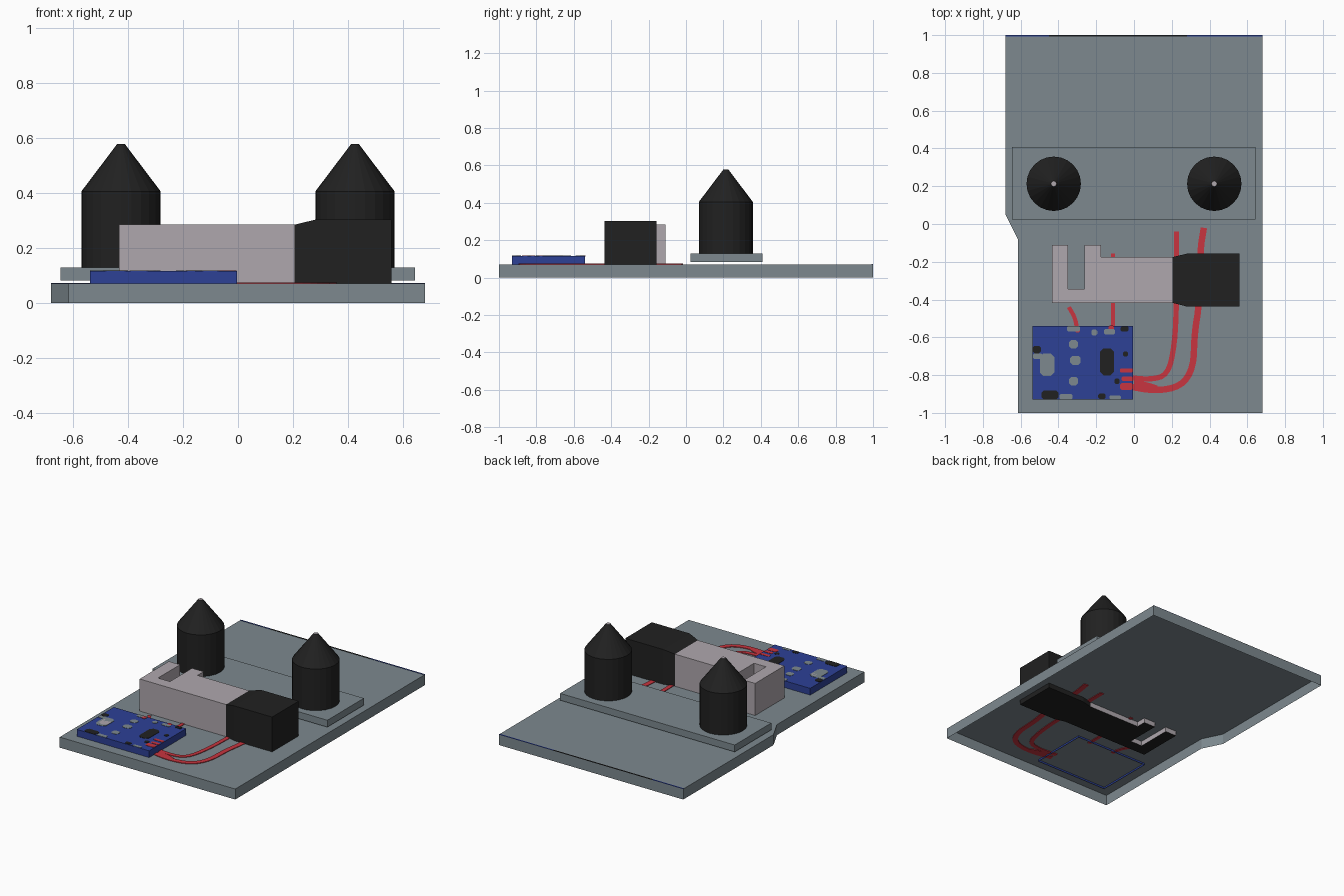
import bpy, bmesh, math
from mathutils import Vector

if "Cube" in bpy.data.objects:
    bpy.data.objects.remove(bpy.data.objects["Cube"])


def material(name, rgb):
    m = bpy.data.materials.new(name)
    m.diffuse_color = (*rgb, 1)
    m.use_nodes = True
    m.node_tree.nodes["Principled BSDF"].inputs["Base Color"].default_value = m.diffuse_color
    return m


GREY = material("slate grey", (0.205, 0.25, 0.275))
BLACK = material("black", (0.015, 0.015, 0.015))
BLUE = material("board blue", (0.026, 0.052, 0.305))
PINK = material("pinkish grey", (0.43, 0.39, 0.42))
RED = material("wire red", (0.58, 0.035, 0.05))


def finish(name, bm, *mats):
    bmesh.ops.recalc_face_normals(bm, faces=bm.faces)
    me = bpy.data.meshes.new(name)
    bm.to_mesh(me)
    bm.free()
    for m in mats:
        me.materials.append(m)
    ob = bpy.data.objects.new(name, me)
    bpy.context.collection.objects.link(ob)
    return ob


def add_prism(bm, outline, z0, z1, bottom=True, bottom_mat=0):
    """Counter-clockwise outline raised from z0 to z1."""
    lo = [bm.verts.new((x, y, z0)) for x, y in outline]
    hi = [bm.verts.new((x, y, z1)) for x, y in outline]
    bm.faces.new(hi)
    if bottom:
        bm.faces.new(lo[::-1]).material_index = bottom_mat
    n = len(lo)
    for i in range(n):
        j = (i + 1) % n
        bm.faces.new((lo[i], lo[j], hi[j], hi[i]))


def prism(name, outline, z0, z1, *mats, bottom=True, bottom_mat=0):
    bm = bmesh.new()
    add_prism(bm, outline, z0, z1, bottom, bottom_mat)
    return finish(name, bm, *mats)


def rect(x0, x1, y0, y1):
    return [(x0, y0), (x1, y0), (x1, y1), (x0, y1)]


# Base plate: a shallow tray, open underneath
prism("base_plate", [(-0.615, -1), (0.68, -1), (0.68, 1), (-0.68, 1),
                     (-0.68, 0.05), (-0.615, -0.08)], 0, 0.07, GREY, bottom=False)

# Thin coloured edge along the back of the base
for name, x0, x1, m in (("edge_left", -0.68, -0.45, BLUE), ("edge_middle", -0.45, 0.28, BLACK),
                        ("edge_right", 0.28, 0.68, BLUE)):
    prism("back_" + name, rect(x0, x1, 0.992, 1), 0.069, 0.072, m)

# Raised plate carrying the two sensor cones
prism("sensor_plate", rect(-0.645, 0.643, 0.023, 0.408), 0.082, 0.128, GREY)

# Cylinders with conical tops and a pale tip
SIDES = 24
for side, label in ((-1, "left"), (1, "right")):
    bm = bmesh.new()
    rings = []
    for r, z in ((0.144, 0.126), (0.144, 0.405), (0.014, 0.577)):
        rings.append([bm.verts.new((side * 0.425 + r * math.cos(2 * math.pi * i / SIDES),
                                    0.213 + r * math.sin(2 * math.pi * i / SIDES), z))
                      for i in range(SIDES)])
    for a, b in zip(rings, rings[1:]):
        for i in range(SIDES):
            j = (i + 1) % SIDES
            bm.faces.new((a[i], a[j], b[j], b[i]))
    bm.faces.new(rings[0][::-1])
    bm.faces.new(rings[-1]).material_index = 1
    finish(label + "_sensor_cone", bm, BLACK, PINK)

# Motor housing with a slotted end; its dark underside drops into the tray
prism("motor_housing", [(-0.433, -0.418), (0.205, -0.418), (0.205, -0.175), (-0.176, -0.175),
                        (-0.176, -0.11), (-0.262, -0.11), (-0.262, -0.343), (-0.35, -0.343),
                        (-0.35, -0.11), (-0.433, -0.11)],
      0.038, 0.284, PINK, BLACK, bottom_mat=1)

# Black motor block, flaring out from the housing
bm = bmesh.new()
sections = [(0.205, -0.418, -0.175, 0.284), (0.28, -0.437, -0.157, 0.302), (0.558, -0.437, -0.157, 0.302)]
loops = [[bm.verts.new(p) for p in ((x, y0, 0.038), (x, y1, 0.038), (x, y1, z), (x, y0, z))]
         for x, y0, y1, z in sections]
for a, b in zip(loops, loops[1:]):
    for i in range(4):
        j = (i + 1) % 4
        bm.faces.new((a[i], a[j], b[j], b[i]))
bm.faces.new(loops[0])
bm.faces.new(loops[-1])
finish("motor_block", bm, BLACK)

# Circuit board, open underneath
prism("circuit_board", rect(-0.538, -0.004, -0.93, -0.54), 0.058, 0.115, BLUE, bottom=False)


# Printed details on the board: (x, y, half width, half depth)
def spots(name, mat, items):
    bm = bmesh.new()
    for x, y, w, d in items:
        c = min(w, d) * 0.5
        add_prism(bm, [(x - w + c, y - d), (x + w - c, y - d), (x + w, y - d + c), (x + w, y + d - c),
                       (x + w - c, y + d), (x - w + c, y + d), (x - w, y + d - c), (x - w, y - d + c)],
                  0.114, 0.117)
    finish(name, bm, mat)


spots("board_solder_pads", GREY, [
    (-0.32, -0.637, 0.024, 0.022), (-0.31, -0.722, 0.028, 0.024), (-0.32, -0.832, 0.024, 0.022),
    (-0.32, -0.555, 0.035, 0.014), (-0.21, -0.575, 0.016, 0.016), (-0.13, -0.57, 0.03, 0.014),
    (-0.46, -0.745, 0.038, 0.06), (-0.36, -0.915, 0.035, 0.014), (-0.10, -0.918, 0.03, 0.011),
    (-0.51, -0.70, 0.026, 0.014)])
spots("board_button", PINK, [(-0.455, -0.742, 0.03, 0.042)])
spots("board_chips", BLACK, [
    (-0.143, -0.73, 0.036, 0.072), (-0.515, -0.665, 0.022, 0.02), (-0.445, -0.905, 0.045, 0.024),
    (-0.045, -0.688, 0.012, 0.014), (-0.05, -0.555, 0.022, 0.013), (-0.17, -0.912, 0.02, 0.014),
    (-0.09, -0.832, 0.014, 0.014)])
spots("board_wire_ends", RED, [
    (-0.04, -0.775, 0.035, 0.011), (-0.035, -0.82, 0.03, 0.012), (-0.04, -0.86, 0.034, 0.018),
    (-0.12, -0.555, 0.014, 0.018), (-0.30, -0.56, 0.014, 0.014)])


# Flat wires printed through the base surface, smoothed from a few points
def wire(name, points, width):
    pts = [Vector(p) for p in points]
    for _ in range(2 if len(pts) > 2 else 0):
        out = [pts[0]]
        for a, b in zip(pts, pts[1:]):
            out += [a.lerp(b, 0.25), a.lerp(b, 0.75)]
        pts = out + [pts[-1]]
    left, right = [], []
    for i, p in enumerate(pts):
        t = (pts[min(i + 1, len(pts) - 1)] - pts[max(i - 1, 0)]).normalized()
        n = Vector((-t.y, t.x)) * width / 2
        left.append(tuple(p + n))
        right.append(tuple(p - n))
    prism(name, right + left[::-1], 0.066, 0.074, RED)


wire("inner_motor_wire", [(0.225, -0.04), (0.225, -0.16), (0.225, -0.43), (0.215, -0.64),
                          (0.18, -0.80), (0.08, -0.825), (-0.05, -0.81)], 0.028)
wire("outer_motor_wire", [(0.37, -0.02), (0.35, -0.14), (0.345, -0.43), (0.32, -0.58),
                          (0.315, -0.76), (0.25, -0.86), (0.11, -0.885), (-0.05, -0.855)], 0.034)
wire("board_link_wire", [(0.0, -0.845), (0.06, -0.85), (0.12, -0.87)], 0.03)
wire("middle_wire", [(-0.112, -0.155), (-0.112, -0.57)], 0.022)
wire("left_wire", [(-0.345, -0.44), (-0.31, -0.50), (-0.30, -0.57)], 0.022)
